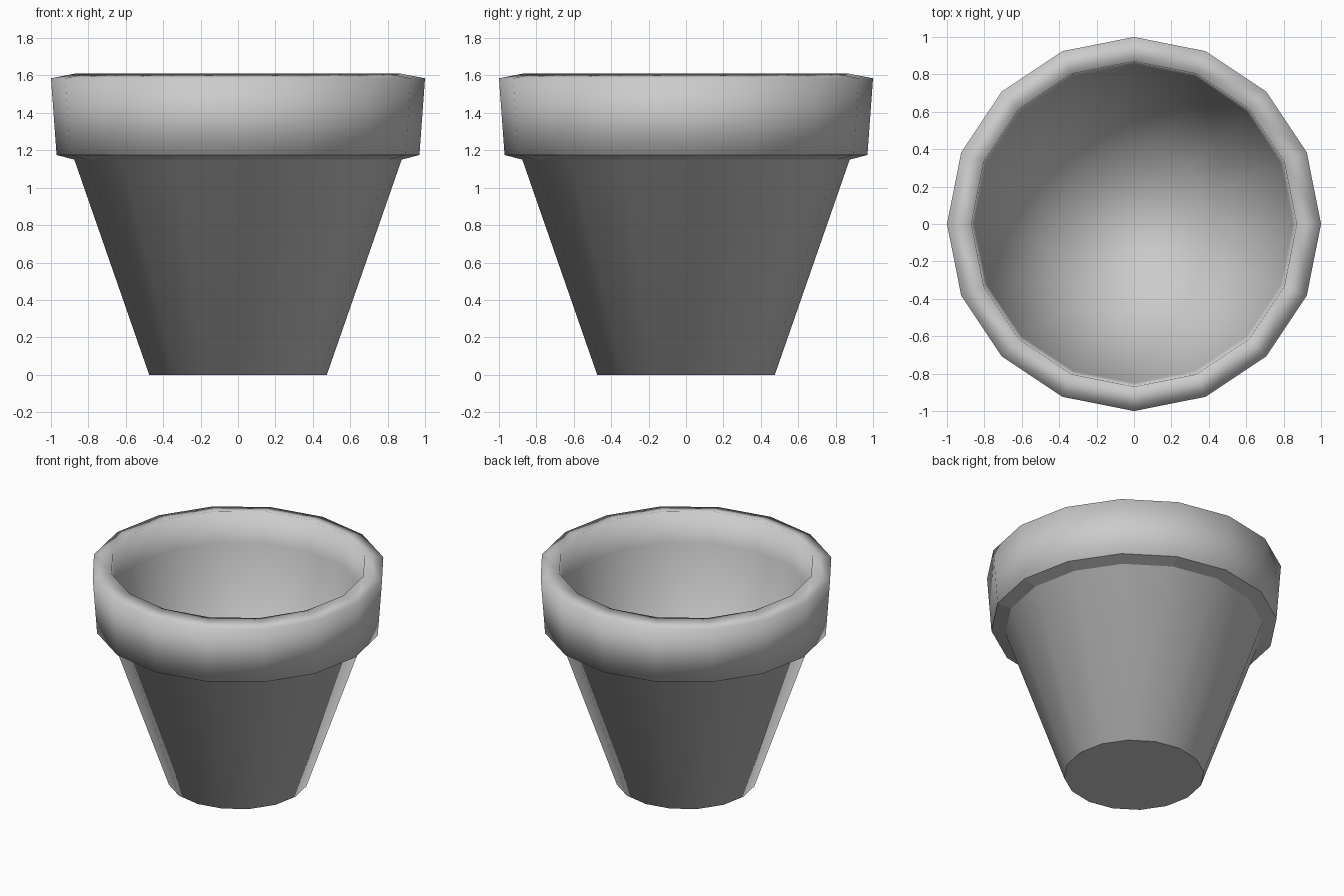
import bpy
import bmesh
from math import cos, sin, tau

cube = bpy.data.objects.get("Cube")
if cube:
    bpy.data.objects.remove(cube, do_unlink=True)

SIDES = 16

# One grey clay colour for the whole pot
clay = bpy.data.materials.new("grey_clay")
clay.use_nodes = True
colour = (0.6, 0.6, 0.6, 1.0)
clay.diffuse_color = colour
clay.node_tree.nodes["Principled BSDF"].inputs["Base Color"].default_value = colour


def lathe(name, profile, flat_bands):
    """Turn a (radius, height) profile around z and close both ends."""
    bm = bmesh.new()
    rings = [[bm.verts.new((r * cos(tau * i / SIDES), r * sin(tau * i / SIDES), z))
              for i in range(SIDES)] for r, z in profile]
    bm.faces.new(rings[0][::-1])
    for k, (low, high) in enumerate(zip(rings, rings[1:])):
        for i in range(SIDES):
            j = (i + 1) % SIDES
            face = bm.faces.new((low[i], low[j], high[j], high[i]))
            face.smooth = k not in flat_bands
    bm.faces.new(rings[-1]).smooth = True
    mesh = bpy.data.meshes.new(name)
    bm.to_mesh(mesh)
    bm.free()
    mesh.materials.append(clay)

    # Rounded shading on smooth faces, plain face normals on flat ones
    normals = []
    for poly in mesh.polygons:
        for v in poly.vertices:
            source = mesh.vertices[v] if poly.use_smooth else poly
            normals.append(source.normal.copy())
    mesh.normals_split_custom_set(normals)

    obj = bpy.data.objects.new(name, mesh)
    bpy.context.scene.collection.objects.link(obj)


pot_profile = [
    (0.475, 0.0), (0.875, 1.15),    # tapered outer body
    (0.97, 1.175), (1.0, 1.585),    # collar underside and outer wall
    (0.87, 1.61), (0.85, 1.38),     # sloped lip and inner collar wall
    (0.41, 0.1),                    # hollow tapering to the inner floor
]
lathe("flower_pot", pot_profile, flat_bands={1})
